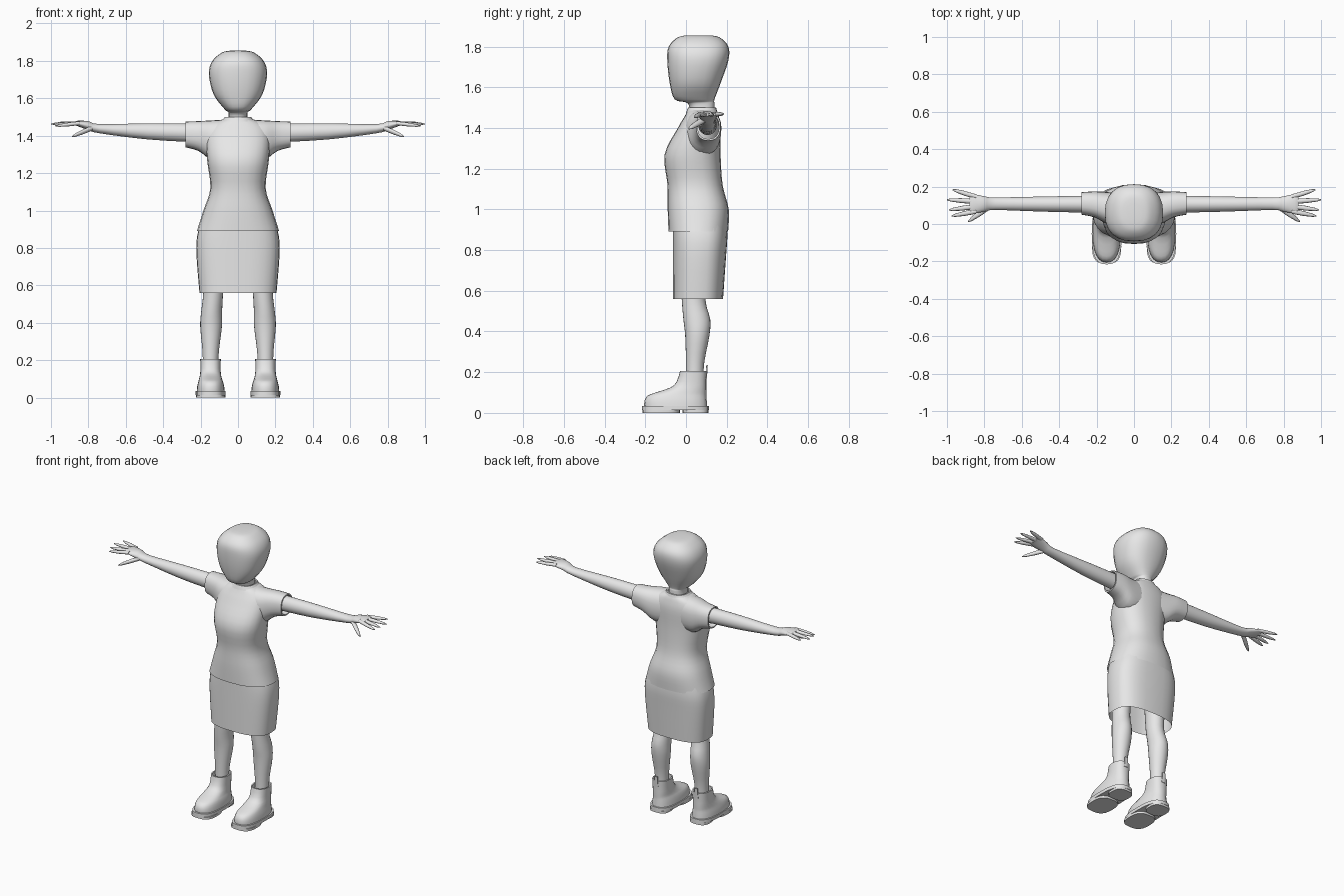
import bpy, bmesh, math
from mathutils import Vector

if "Cube" in bpy.data.objects:
    bpy.data.objects.remove(bpy.data.objects["Cube"])

colour = (0.8, 0.8, 0.8, 1)
grey = bpy.data.materials.new("plain_grey")
grey.use_nodes = True
grey.diffuse_color = colour
grey.node_tree.nodes["Principled BSDF"].inputs["Base Color"].default_value = colour


def level(z, half, front, back, x=0):
    """Horizontal ring, centred sideways on x."""
    return (z, x - half, x + half, front, back)


def section(x, front, back, bottom, top):
    """Upright ring across a part that runs along x."""
    return (x, front, back, bottom, top)


def refine(rings, steps):
    """Add in-between rings along a smooth curve."""
    padded = [rings[0], *rings, rings[-1]]
    rows = []
    for quad in zip(padded, padded[1:], padded[2:], padded[3:]):
        for step in range(steps):
            t = step / steps
            row = []
            for before, start, end, after in zip(*quad):
                leave, arrive = (end - before) / 2, (after - start) / 2
                rise = end - start
                row.append(start + t * leave + t * t * (3 * rise - 2 * leave - arrive)
                           + t ** 3 * (leave + arrive - 2 * rise))
            rows.append(row)
    return rows + [rings[-1]]


def lining(ring, thickness, depth):
    """Rim and inner wall that turn back into an open end."""
    position, low_a, high_a, low_b, high_b = ring
    inner = [low_a + thickness, high_a - thickness, low_b + thickness, high_b - thickness]
    return [(position, *inner), (position - depth, *inner)]


def rounded(value, power):
    return math.copysign(abs(value) ** (2 / power), value)


def add_loft(bm, rings, sideways=False, power=2.4, sides=24, steps=1, closed=True, hem=0):
    """Skin a row of rounded rings, with an optional turned-in end."""
    rows = refine(rings, steps)
    if hem:
        rows += lining(rings[-1], thickness=0.008, depth=hem)
    loops = []
    for position, low_a, high_a, low_b, high_b in rows:
        loop = []
        for k in range(sides):
            angle = math.tau * k / sides
            a = (low_a + high_a + (high_a - low_a) * rounded(math.cos(angle), power)) / 2
            b = (low_b + high_b + (high_b - low_b) * rounded(math.sin(angle), power)) / 2
            loop.append(bm.verts.new((position, a, b) if sideways else (a, b, position)))
        loops.append(loop)
    for low, high in zip(loops, loops[1:]):
        for k in range(sides):
            n = (k + 1) % sides
            bm.faces.new((low[k], low[n], high[n], high[k]))
    if closed:
        bm.faces.new(loops[0][::-1])
        bm.faces.new(loops[-1])


def add_finger(bm, base, tip, radius):
    """Tapered finger running outward along x."""
    rings = []
    for along, taper in ((0, 1), (0.5, 0.95), (0.85, 0.65), (1, 0.2)):
        centre = Vector(base).lerp(Vector(tip), along)
        wide, thick = radius * taper, radius * taper * 0.8
        rings.append(section(centre.x, centre.y - wide, centre.y + wide,
                             centre.z - thick, centre.z + thick))
    add_loft(bm, rings, sideways=True, power=2, sides=10)


def finish(name, bm, mirror=False):
    """Turn the mesh into a smooth-shaded object, mirrored for paired parts."""
    bmesh.ops.recalc_face_normals(bm, faces=bm.faces)
    mesh = bpy.data.meshes.new(name)
    bm.to_mesh(mesh)
    bm.free()
    mesh.materials.append(grey)
    obj = bpy.data.objects.new(name, mesh)
    bpy.context.collection.objects.link(obj)
    if mirror:
        obj.modifiers.new("Mirror", "MIRROR").use_mirror_merge = False
    bpy.ops.object.select_all(action="DESELECT")
    obj.select_set(True)
    bpy.context.view_layer.objects.active = obj
    bpy.ops.object.shade_smooth_by_angle(angle=math.radians(50))


def make(name, rings, mirror=False, **options):
    bm = bmesh.new()
    add_loft(bm, rings, **options)
    finish(name, bm, mirror)


# Head and neck
make("head", [
    level(z=1.45, half=0.055, front=0.02, back=0.14),
    level(z=1.52, half=0.05, front=0.01, back=0.14),
    level(z=1.54, half=0.07, front=-0.055, back=0.14),
    level(z=1.62, half=0.13, front=-0.08, back=0.17),
    level(z=1.73, half=0.156, front=-0.092, back=0.208),
    level(z=1.8, half=0.137, front=-0.085, back=0.208),
    level(z=1.845, half=0.085, front=-0.04, back=0.165),
    level(z=1.855, half=0.04, front=0.01, back=0.11),
], steps=4)

# Shirt body
make("shirt", [
    level(z=0.89, half=0.22, front=-0.086, back=0.207),
    level(z=1, half=0.185, front=-0.09, back=0.21),
    level(z=1.12, half=0.148, front=-0.091, back=0.18),
    level(z=1.27, half=0.165, front=-0.105, back=0.17),
    level(z=1.4, half=0.17, front=-0.04, back=0.17),
    level(z=1.46, half=0.14, front=-0.005, back=0.16),
    level(z=1.49, half=0.075, front=0.01, back=0.15),
], steps=4, closed=False)

# Collar band around the neckline
make("collar", [
    level(z=1.475, half=0.09, front=0, back=0.155),
    level(z=1.5, half=0.07, front=0.01, back=0.148),
], closed=False, hem=0.03)

# Short sleeves with a turned-in cuff
make("sleeves", [
    section(x=0.05, front=-0.01, back=0.16, bottom=1.27, top=1.488),
    section(x=0.14, front=0, back=0.17, bottom=1.27, top=1.482),
    section(x=0.21, front=0.035, back=0.174, bottom=1.318, top=1.478),
    section(x=0.28, front=0.05, back=0.17, bottom=1.338, top=1.475),
], mirror=True, sideways=True, steps=3, closed=False, hem=0.04)

# Arms, palms and fingers
bm = bmesh.new()
add_loft(bm, [
    section(x=0.22, front=0.06, back=0.152, bottom=1.365, top=1.465),
    section(x=0.48, front=0.066, back=0.147, bottom=1.38, top=1.466),
    section(x=0.74, front=0.075, back=0.142, bottom=1.413, top=1.462),
    section(x=0.8, front=0.066, back=0.148, bottom=1.43, top=1.478),
    section(x=0.86, front=0.056, back=0.16, bottom=1.452, top=1.48),
    section(x=0.88, front=0.068, back=0.15, bottom=1.458, top=1.474),
], sideways=True, power=2, steps=3)
finger_tips = ((0.975, 0.043, 1.452), (0.99, 0.075, 1.46), (1, 0.13, 1.463), (0.97, 0.183, 1.468))
for index, tip in enumerate(finger_tips):
    add_finger(bm, base=(0.845, 0.068 + index * 0.026, 1.467), tip=tip, radius=0.0135)
add_finger(bm, base=(0.775, 0.092, 1.443), tip=(0.887, 0.014, 1.396), radius=0.018)
finish("arms", bm, mirror=True)

# Skirt, open at the hem
make("skirt", [
    level(z=0.56, half=0.206, front=-0.065, back=0.182),
    level(z=0.76, half=0.222, front=-0.065, back=0.196),
    level(z=0.86, half=0.219, front=-0.065, back=0.203),
    level(z=0.93, half=0.2, front=-0.065, back=0.2),
], power=2.7, sides=32, steps=3, closed=False)

# Legs with a fuller calf
make("legs", [
    level(z=0.15, x=0.147, half=0.04, front=0, back=0.085),
    level(z=0.25, x=0.146, half=0.044, front=0, back=0.09),
    level(z=0.38, x=0.144, half=0.058, front=-0.004, back=0.115),
    level(z=0.46, x=0.141, half=0.056, front=-0.013, back=0.119),
    level(z=0.56, x=0.133, half=0.053, front=-0.021, back=0.095),
    level(z=0.72, x=0.13, half=0.058, front=-0.03, back=0.11),
], mirror=True, power=2, steps=3)

# Ankle boots with a round toe and an open, turned-in top
make("boots", [
    level(z=0.03, x=0.146, half=0.075, front=-0.205, back=0.104),
    level(z=0.06, x=0.146, half=0.072, front=-0.204, back=0.102),
    level(z=0.085, x=0.146, half=0.066, front=-0.188, back=0.1),
    level(z=0.1, x=0.147, half=0.061, front=-0.15, back=0.1),
    level(z=0.125, x=0.147, half=0.056, front=-0.075, back=0.1),
    level(z=0.155, x=0.147, half=0.054, front=-0.045, back=0.1),
    level(z=0.205, x=0.147, half=0.055, front=-0.03, back=0.102),
], mirror=True, steps=2, hem=0.03)

# Pull tabs at the back of the boots
make("pull_tabs", [
    level(z=0.17, x=0.147, half=0.013, front=0.094, back=0.103),
    level(z=0.235, x=0.147, half=0.011, front=0.1, back=0.107),
], mirror=True, power=6, sides=12)

# Soles with a separate tread and heel
bm = bmesh.new()
for bottom, top, half, front, back in (
        (0.014, 0.035, 0.08, -0.216, 0.112), (0, 0.015, 0.078, -0.213, -0.03),
        (0, 0.015, 0.065, -0.016, 0.11)):
    add_loft(bm, [level(z, half, front, back, x=0.146) for z in (bottom, top)], power=2.8)
finish("soles", bm, mirror=True)
